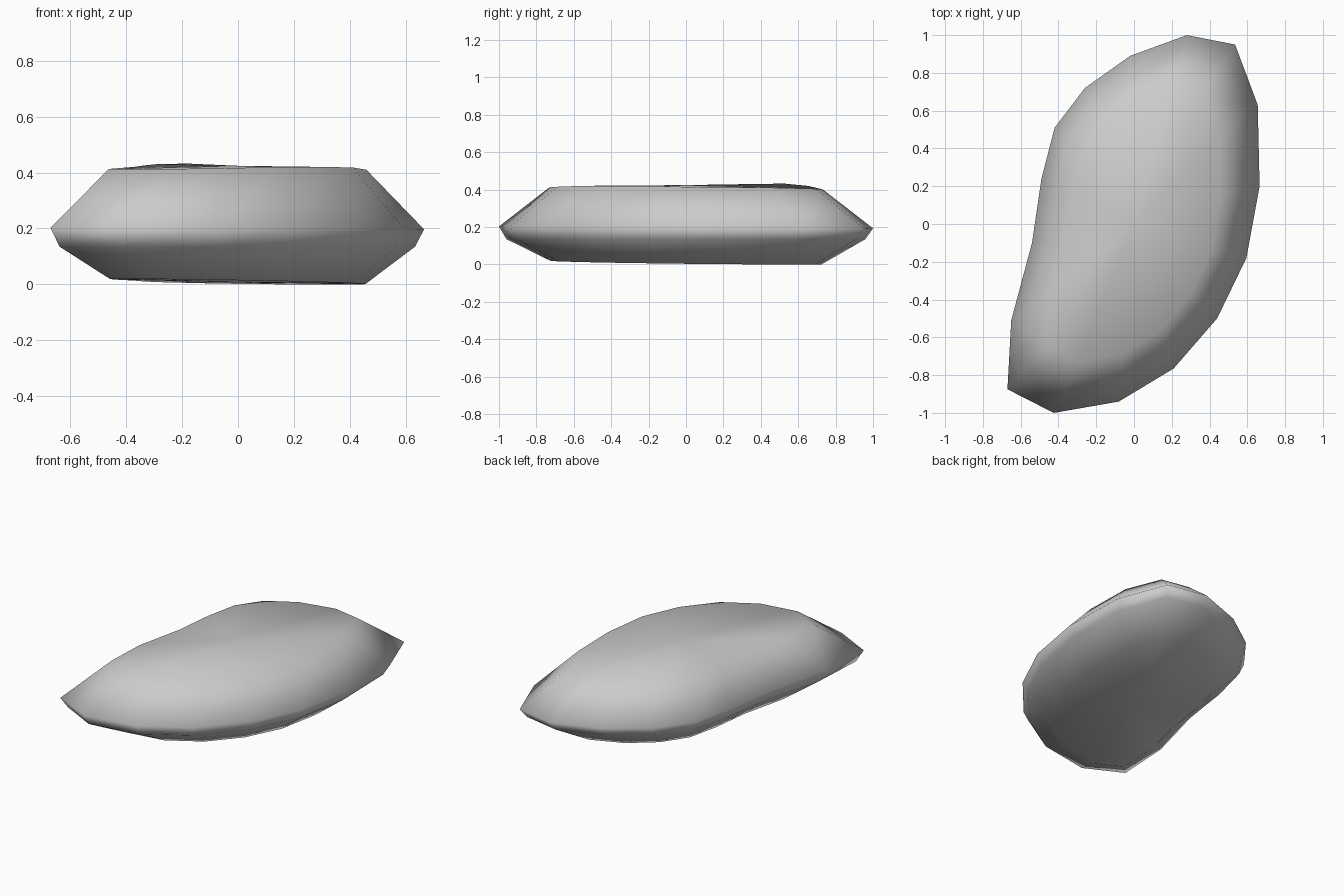
import bpy, bmesh

if "Cube" in bpy.data.objects:
    bpy.data.objects.remove(bpy.data.objects["Cube"])

# Plan outline of the stone at its widest level
outline = [(0.28, 1.0), (-0.02, 0.89), (-0.26, 0.72), (-0.42, 0.51),
           (-0.49, 0.24), (-0.54, -0.10), (-0.65, -0.51), (-0.67, -0.875),
           (-0.425, -1.0), (-0.08, -0.94), (0.21, -0.765), (0.44, -0.50),
           (0.595, -0.18), (0.665, 0.20), (0.655, 0.63), (0.535, 0.95)]
# Slightly uneven height of the top edge
top_z = [0.402, 0.42, 0.432, 0.43, 0.425, 0.42, 0.414, 0.412,
         0.412, 0.415, 0.42, 0.42, 0.418, 0.41, 0.41, 0.404]

bm = bmesh.new()


def ring(sx, sy, height):
    """Scaled copy of the outline; height is a function of index, x, y."""
    return [bm.verts.new((x * sx, y * sy, height(i, x * sx, y * sy)))
            for i, (x, y) in enumerate(outline)]


def under(i, x, y):
    return max(0.0, 0.0085 - 0.012 * x - 0.01 * y)


rings = [ring(0.685, 0.725, under),
         ring(0.952, 0.96, lambda i, x, y: 0.135),
         ring(1.0, 1.0, lambda i, x, y: 0.198 - 0.005 * y),
         ring(0.69, 0.73, lambda i, x, y: top_z[i])]

# Side bands
n = len(outline)
for a, b in zip(rings, rings[1:]):
    for i in range(n):
        j = (i + 1) % n
        bm.faces.new((a[i], a[j], b[j], b[i]))

# Nearly flat top and underside
for edge, z in ((rings[0], 0.007), (rings[-1], 0.424)):
    centre = bm.verts.new((0, 0, z))
    for i in range(n):
        bm.faces.new((edge[i], edge[(i + 1) % n], centre))

bmesh.ops.recalc_face_normals(bm, faces=bm.faces)
for f in bm.faces:
    f.smooth = True
mesh = bpy.data.meshes.new("stone")
bm.to_mesh(mesh)
bm.free()
stone = bpy.data.objects.new("stone", mesh)
bpy.context.collection.objects.link(stone)
